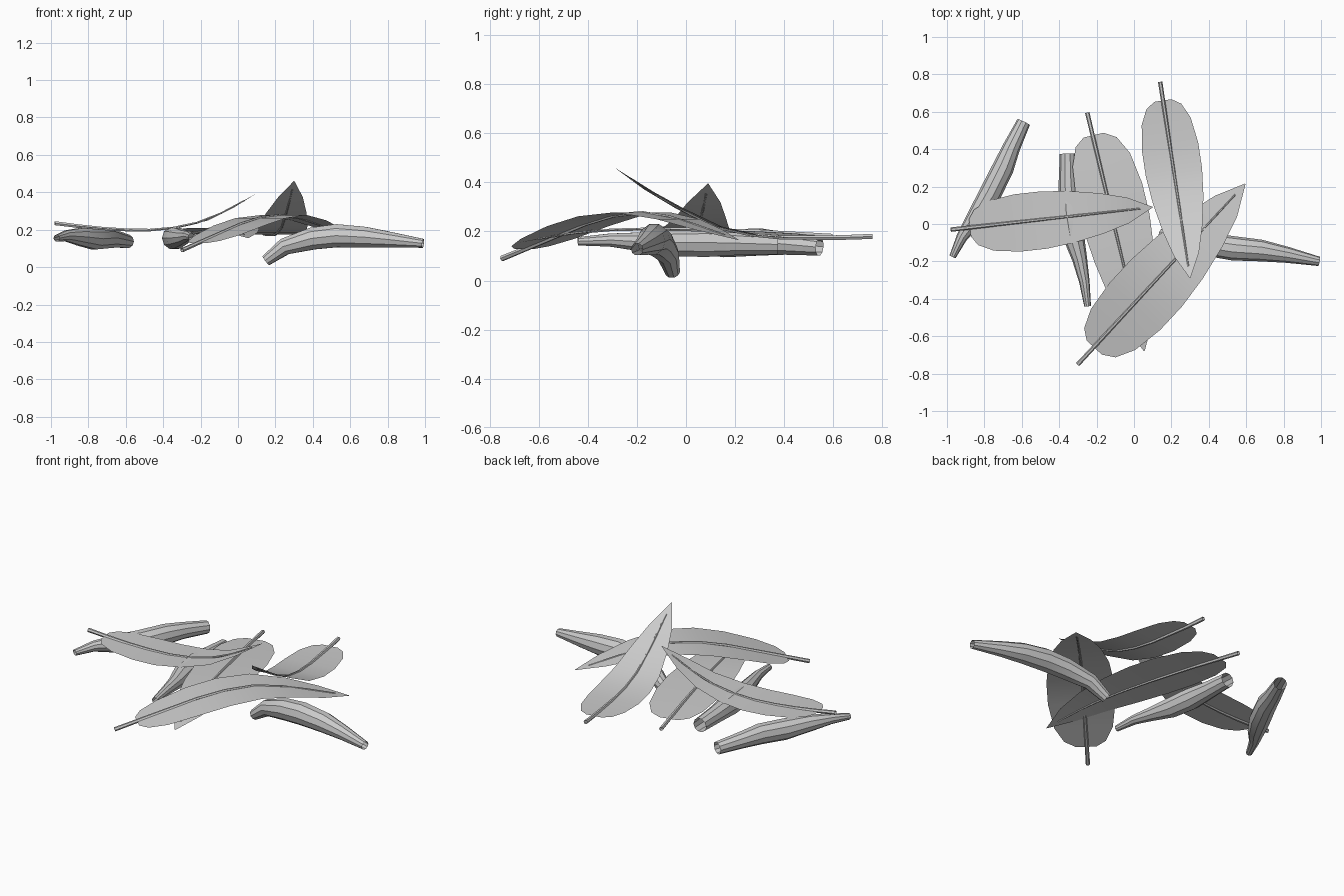
import bpy
from mathutils import Vector

if "Cube" in bpy.data.objects:
    bpy.data.objects.remove(bpy.data.objects["Cube"])


def tube(name, pts, res=3):
    """Open round tube through (x, y, z, radius) points."""
    cu = bpy.data.curves.new(name, 'CURVE')
    cu.dimensions = '3D'
    cu.bevel_depth = 1.0
    cu.bevel_resolution = res
    sp = cu.splines.new('POLY')
    sp.points.add(len(pts) - 1)
    for p, (x, y, z, r) in zip(sp.points, pts):
        p.co = (x, y, z, 1)
        p.radius = r
    ob = bpy.data.objects.new(name, cu)
    bpy.context.collection.objects.link(ob)
    bpy.ops.object.select_all(action='DESELECT')
    ob.select_set(True)
    bpy.context.view_layer.objects.active = ob
    bpy.ops.object.convert(target='MESH')
    bpy.ops.object.shade_smooth_by_angle()
    return bpy.context.object


# Blade outline: position along the rib, share of the full half width
OUTLINE = [(.095, .3), (.125, .62), (.2, .87), (.33, 1), (.46, 1),
           (.6, .9), (.75, .7), (.88, .44), (1, .01)]


def leaf(name, base, tip, heights, left, right):
    """Flat bent blade with a tapered midrib from stem end to near the tip."""
    base, tip = Vector(base), Vector(tip)
    side = (tip - base).normalized().orthogonal()  # left of travel direction

    def point(t, w=0.0):
        f = min(t, .9999) * (len(heights) - 1)
        i = int(f)
        z = heights[i] + (heights[i + 1] - heights[i]) * (f - i)
        p = base.lerp(tip, t) + side * w
        return (p.x, p.y, z)

    verts, faces = [], []
    for t, w in OUTLINE:
        verts += [point(t, w * left), point(t), point(t, -w * right)]
    for i in range(len(OUTLINE) - 1):
        for j in (0, 1):
            a = i * 3 + j
            faces.append((a, a + 1, a + 4, a + 3))
    me = bpy.data.meshes.new(name + "_blade")
    me.from_pydata(verts, [], faces)
    ob = bpy.data.objects.new(name + "_blade", me)
    bpy.context.collection.objects.link(ob)
    for p in me.polygons:
        p.use_smooth = True

    n = 8
    tube(name + "_midrib",
         [(*point(.94 * i / n), .012 - .008 * i / n) for i in range(n + 1)], 1)


# Four leaves
leaf("left_leaf", (-.98, -.03), (.10, .09),
     [.235, .218, .205, .198, .198, .215, .25, .315, .395], .15, .158)
leaf("back_leaf", (-.25, .595), (.055, -.68),
     [.18, .19, .2, .205, .21, .21, .205, .185, .155], .198, .165)
leaf("right_leaf", (.14, .76), (.30, -.29),
     [.18, .175, .175, .175, .19, .225, .295, .37, .46], .152, .152)
leaf("front_leaf", (-.30, -.75), (.595, .215),
     [.09, .14, .19, .24, .272, .28, .25, .208, .165], .172, .198)

# Three pods
tube("right_pod", [(.15, -.055, .035, .031), (.25, -.075, .11, .047),
                   (.4, -.11, .153, .062), (.53, -.13, .168, .065),
                   (.68, -.142, .16, .058), (.82, -.165, .146, .043),
                   (.99, -.2, .127, .025)])
tube("left_pod", [(-.97, -.175, .155, .018), (-.92, -.07, .167, .03),
                  (-.85, .03, .162, .048), (-.77, .16, .152, .06),
                  (-.70, .30, .157, .058), (-.655, .41, .15, .047),
                  (-.59, .545, .137, .037)])
tube("middle_pod", [(-.355, .375, .147, .042), (-.353, .22, .152, .05),
                    (-.345, .08, .155, .062), (-.325, -.06, .155, .058),
                    (-.29, -.19, .158, .04), (-.265, -.31, .165, .028),
                    (-.248, -.44, .16, .018)])
